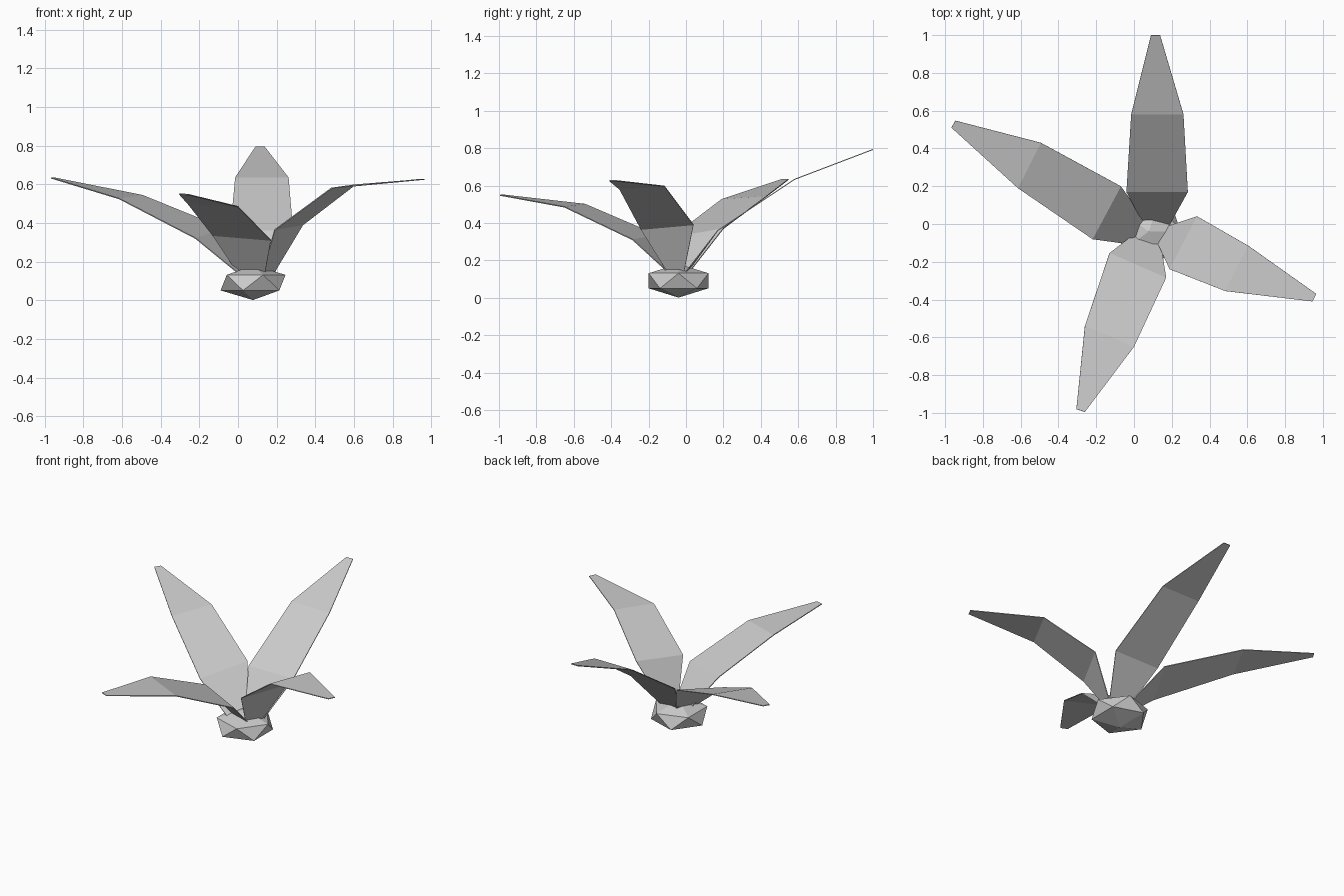
import bpy, bmesh

# Squashed low-poly bulb at the base
bpy.ops.mesh.primitive_ico_sphere_add(subdivisions=1, radius=1, location=(0.078, -0.04, 0.091))
bulb = bpy.context.object
bulb.name = "base_bulb"
bulb.scale = (0.188, 0.188, 0.09)


def leaf(name, rows):
    """Thin folded blade: each row is a left and right edge point, base to tip."""
    bm = bmesh.new()
    pairs = [[bm.verts.new(p) for p in row] for row in rows]
    for (a, b), (c, d) in zip(pairs, pairs[1:]):
        bm.faces.new((a, b, d, c))
    bmesh.ops.recalc_face_normals(bm, faces=bm.faces)
    mesh = bpy.data.meshes.new(name)
    bm.to_mesh(mesh)
    bm.free()
    ob = bpy.data.objects.new(name, mesh)
    bpy.context.collection.objects.link(ob)
    solid = ob.modifiers.new("thickness", 'SOLIDIFY')
    solid.thickness = 0.005
    solid.offset = 0


# Four leaves fanning out from the bulb
leaf("back_leaf", [
    ((0.045, 0.01, 0.14), (0.19, 0.0, 0.14)),
    ((-0.04, 0.17, 0.36), (0.285, 0.17, 0.36)),
    ((-0.015, 0.58, 0.633), (0.262, 0.58, 0.633)),
    ((0.09, 1.0, 0.793), (0.138, 1.0, 0.793))])
leaf("left_leaf", [
    ((0.0, -0.11, 0.14), (0.06, 0.02, 0.14)),
    ((-0.22, -0.08, 0.32), (-0.07, 0.2, 0.37)),
    ((-0.615, 0.19, 0.525), (-0.493, 0.43, 0.542)),
    ((-0.967, 0.51, 0.632), (-0.945, 0.547, 0.632))])
leaf("front_leaf", [
    ((0.0, -0.055, 0.14), (0.14, -0.1, 0.14)),
    ((-0.13, -0.155, 0.335), (0.17, -0.285, 0.31)),
    ((-0.26, -0.54, 0.5), (0.0, -0.65, 0.485)),
    ((-0.305, -0.98, 0.55), (-0.26, -0.995, 0.548))])
leaf("right_leaf", [
    ((0.125, -0.1, 0.14), (0.185, -0.01, 0.14)),
    ((0.19, -0.24, 0.365), (0.335, 0.04, 0.39)),
    ((0.483, -0.355, 0.58), (0.605, -0.115, 0.597)),
    ((0.945, -0.41, 0.626), (0.965, -0.37, 0.626))])
